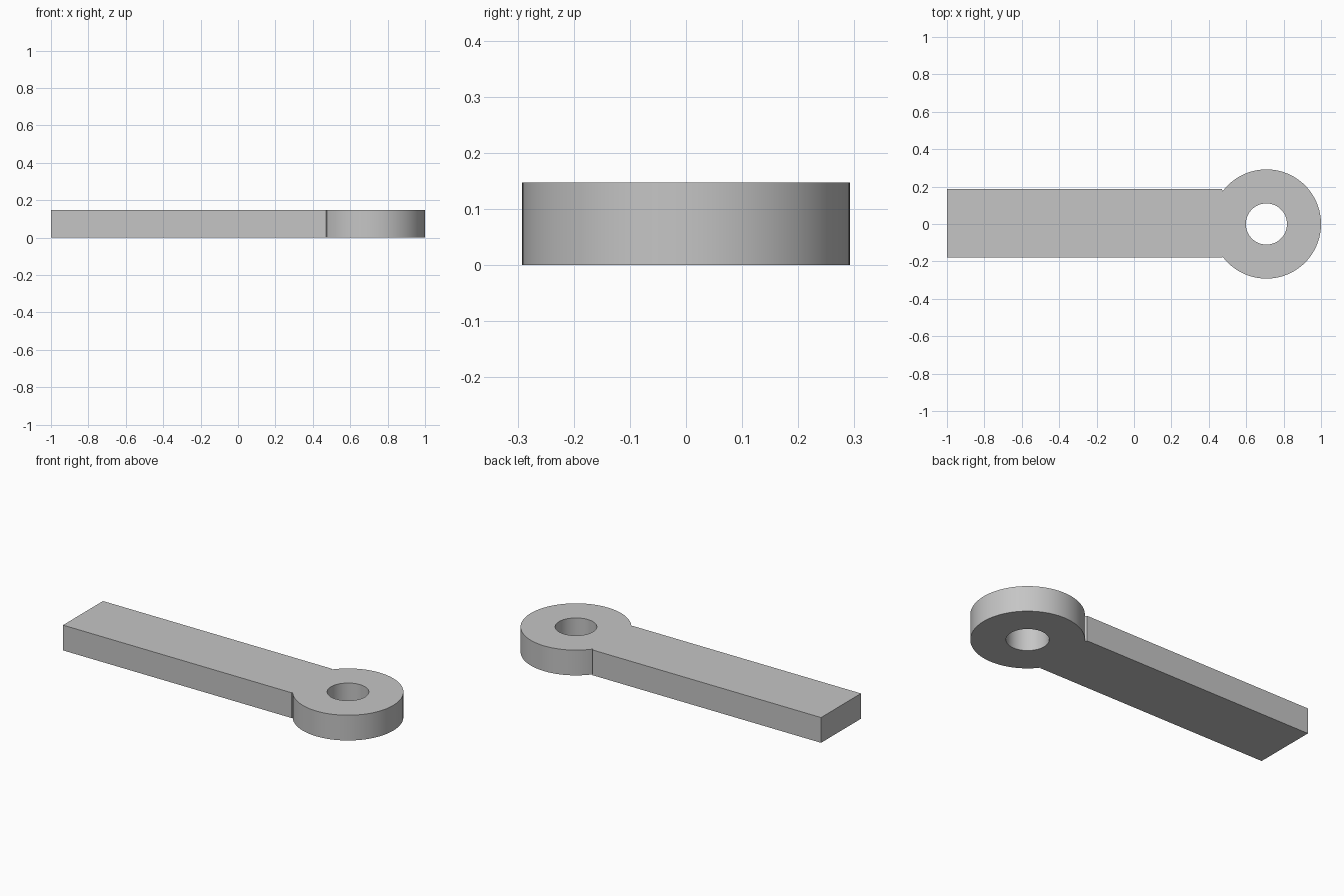
import bpy
import bmesh
from math import radians, sin, cos

cube = bpy.data.objects.get("Cube")
if cube:
    bpy.data.objects.remove(cube, do_unlink=True)

HEIGHT = 0.147
RADIUS, HOLE = 0.292, 0.11
CENTRE_X = 1 - RADIUS


def arc(radius, start, end, steps):
    """Points along an arc about the eye centre, angles in degrees."""
    angles = [radians(start + (end - start) * i / steps) for i in range(steps + 1)]
    return [(CENTRE_X + radius * cos(a), radius * sin(a)) for a in angles]


def add_loop(bm, points):
    verts = [bm.verts.new((x, y, 0)) for x, y in points]
    return [bm.edges.new((v, verts[i - 1])) for i, v in enumerate(verts)]


# Flat outline: straight bar running into a round eye, with small relief corners
bar = [(0.47, 0.187), (-1, 0.187), (-1, -0.18), (0.47, -0.18)]
outline = arc(RADIUS, -143, 143, 96) + bar
bore = arc(HOLE, 0, 360, 64)[:-1]

bm = bmesh.new()
edges = add_loop(bm, outline) + add_loop(bm, bore)
bmesh.ops.triangle_fill(bm, use_beauty=True, edges=edges)

# Thicken into a solid
extruded = bmesh.ops.extrude_face_region(bm, geom=bm.faces[:], use_keep_orig=True)
top = [g for g in extruded["geom"] if isinstance(g, bmesh.types.BMVert)]
bmesh.ops.translate(bm, verts=top, vec=(0, 0, HEIGHT))
bmesh.ops.recalc_face_normals(bm, faces=bm.faces[:])

mesh = bpy.data.meshes.new("eye_bar")
bm.to_mesh(mesh)
bm.free()
eye_bar = bpy.data.objects.new("eye_bar", mesh)
bpy.context.collection.objects.link(eye_bar)

# Plain grey material
grey = bpy.data.materials.new("plain_grey")
grey.use_nodes = True
colour = (0.56, 0.56, 0.56, 1)
grey.diffuse_color = colour
grey.node_tree.nodes["Principled BSDF"].inputs["Base Color"].default_value = colour
mesh.materials.append(grey)

# Smooth round walls, crisp edges
bpy.ops.object.select_all(action="DESELECT")
eye_bar.select_set(True)
bpy.context.view_layer.objects.active = eye_bar
bpy.ops.object.shade_smooth_by_angle(angle=radians(20))
